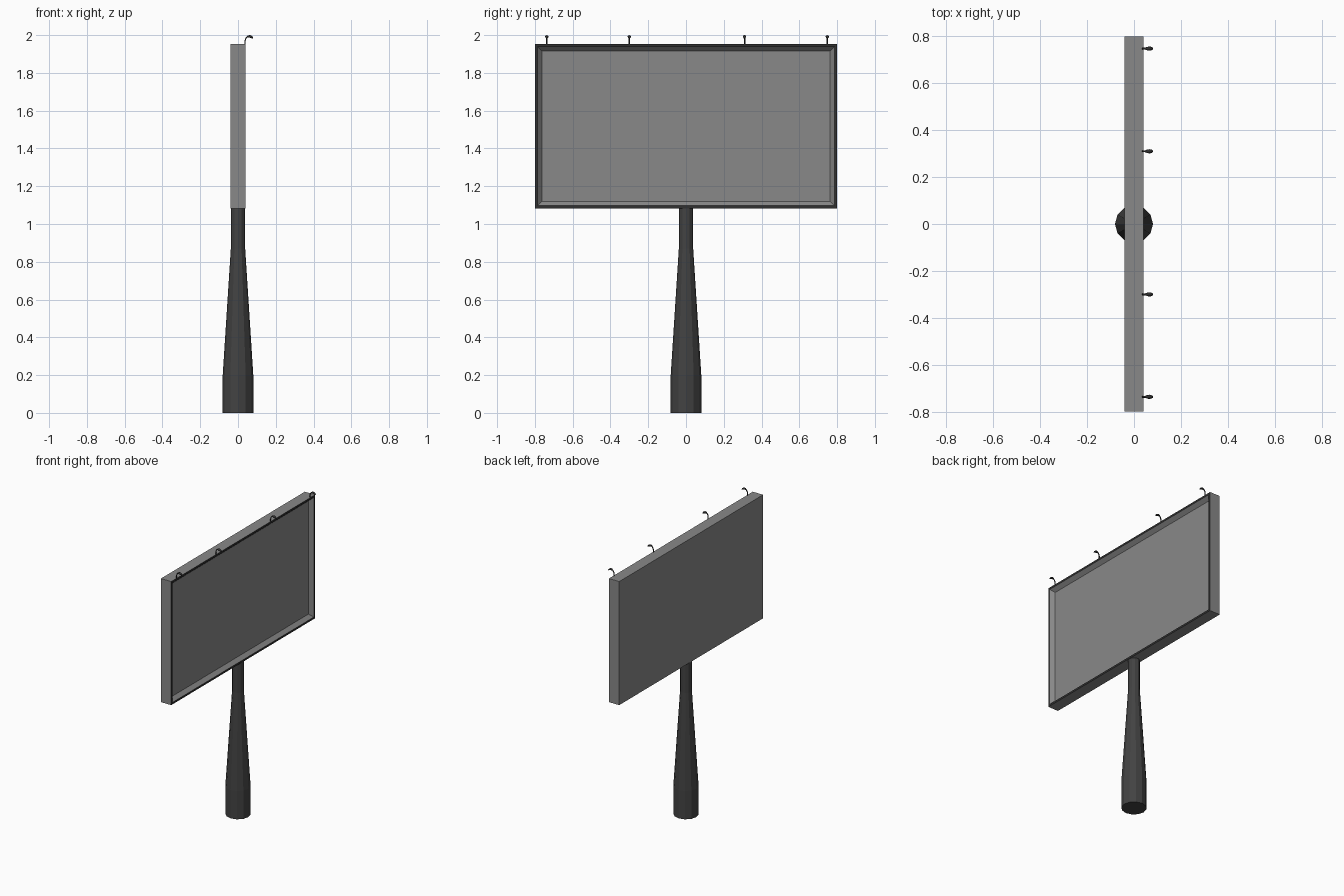
import bpy, bmesh, math
from mathutils import Vector

if "Cube" in bpy.data.objects:
    bpy.data.objects.remove(bpy.data.objects["Cube"], do_unlink=True)


def make_material(name, value):
    mat = bpy.data.materials.new(name)
    mat.use_nodes = True
    color = (value, value, value, 1)
    mat.diffuse_color = color
    mat.node_tree.nodes["Principled BSDF"].inputs["Base Color"].default_value = color
    return mat


PANEL_GREY = make_material("panel grey", 0.25)
POLE_GREY = make_material("dark pole grey", 0.055)
RIM_BLACK = make_material("rim black", 0.03)


def finish(name, bm, *materials):
    mesh = bpy.data.meshes.new(name)
    bm.normal_update()
    bm.to_mesh(mesh)
    bm.free()
    for mat in materials:
        mesh.materials.append(mat)
    obj = bpy.data.objects.new(name, mesh)
    bpy.context.collection.objects.link(obj)
    return obj


def loft(bm, rings):
    """Skin a list of vertex rings and cap both ends."""
    rings = [[bm.verts.new(p) for p in ring] for ring in rings]
    n = len(rings[0])
    for low, high in zip(rings, rings[1:]):
        for i in range(n):
            j = (i + 1) % n
            bm.faces.new((low[i], low[j], high[j], high[i]))
    bm.faces.new(rings[0][::-1])
    bm.faces.new(rings[-1])
    bmesh.ops.recalc_face_normals(bm, faces=bm.faces)


# Display box with a dark front rim and a sloped, recessed panel
LOW, HIGH = 1.083, 1.953
bm = bmesh.new()
bmesh.ops.create_cube(bm, size=1)
bmesh.ops.scale(bm, vec=(0.08, 1.6, HIGH - LOW), verts=bm.verts)
bmesh.ops.translate(bm, vec=(0, 0, (LOW + HIGH) / 2), verts=bm.verts)
bm.normal_update()
panel = next(f for f in bm.faces if f.normal.x > 0.9)
rim = bmesh.ops.inset_region(bm, faces=[panel], thickness=0.014, use_even_offset=True)
for face in rim["faces"]:
    face.material_index = 1
bmesh.ops.inset_region(bm, faces=[panel], thickness=0.023, use_even_offset=True)
bmesh.ops.translate(bm, vec=(-0.026, 0, 0), verts=panel.verts)
finish("display_box", bm, PANEL_GREY, RIM_BLACK)

# Twelve-sided tapered pole
bm = bmesh.new()
profile = [(0.081, 0), (0.081, 0.2), (0.038, 0.87), (0.038, LOW + 0.003)]
loft(bm, [[(r * math.cos(math.tau * i / 12), r * math.sin(math.tau * i / 12), z)
           for i in range(12)] for r, z in profile])
finish("pole", bm, POLE_GREY)


def tube(bm, stations, sides=8):
    """Loft ellipses along an x-z path: (x, z, half width, half height)."""
    points = [Vector((x, 0, z)) for x, z, w, h in stations]
    rings = []
    for k, (x, z, w, h) in enumerate(stations):
        along = points[min(k + 1, len(points) - 1)] - points[max(k - 1, 0)]
        up = Vector((-along.z, 0, along.x)).normalized()
        rings.append([points[k] + up * h * math.sin(math.tau * i / sides)
                      + Vector((0, w * math.cos(math.tau * i / sides), 0))
                      for i in range(sides)])
    loft(bm, rings)


# Row of small gooseneck lamps along the top edge
ARM = [(0.037, 1.945, 0.004, 0.003), (0.037, 1.968, 0.004, 0.003),
       (0.040, 1.980, 0.004, 0.003), (0.046, 1.989, 0.004, 0.003),
       (0.053, 1.992, 0.004, 0.003)]
HEAD = [(0.047, 1.990, 0.004, 0.003), (0.055, 1.993, 0.007, 0.006),
        (0.064, 1.993, 0.009, 0.007), (0.073, 1.989, 0.008, 0.006),
        (0.079, 1.984, 0.005, 0.003)]
for number, y in enumerate((-0.737, -0.30, 0.31, 0.748), 1):
    for part, stations in (("arm", ARM), ("head", HEAD)):
        bm = bmesh.new()
        tube(bm, stations)
        lamp = finish(f"lamp_{part}_{number}", bm, RIM_BLACK)
        lamp.location.y = y
        for poly in lamp.data.polygons:
            poly.use_smooth = True
